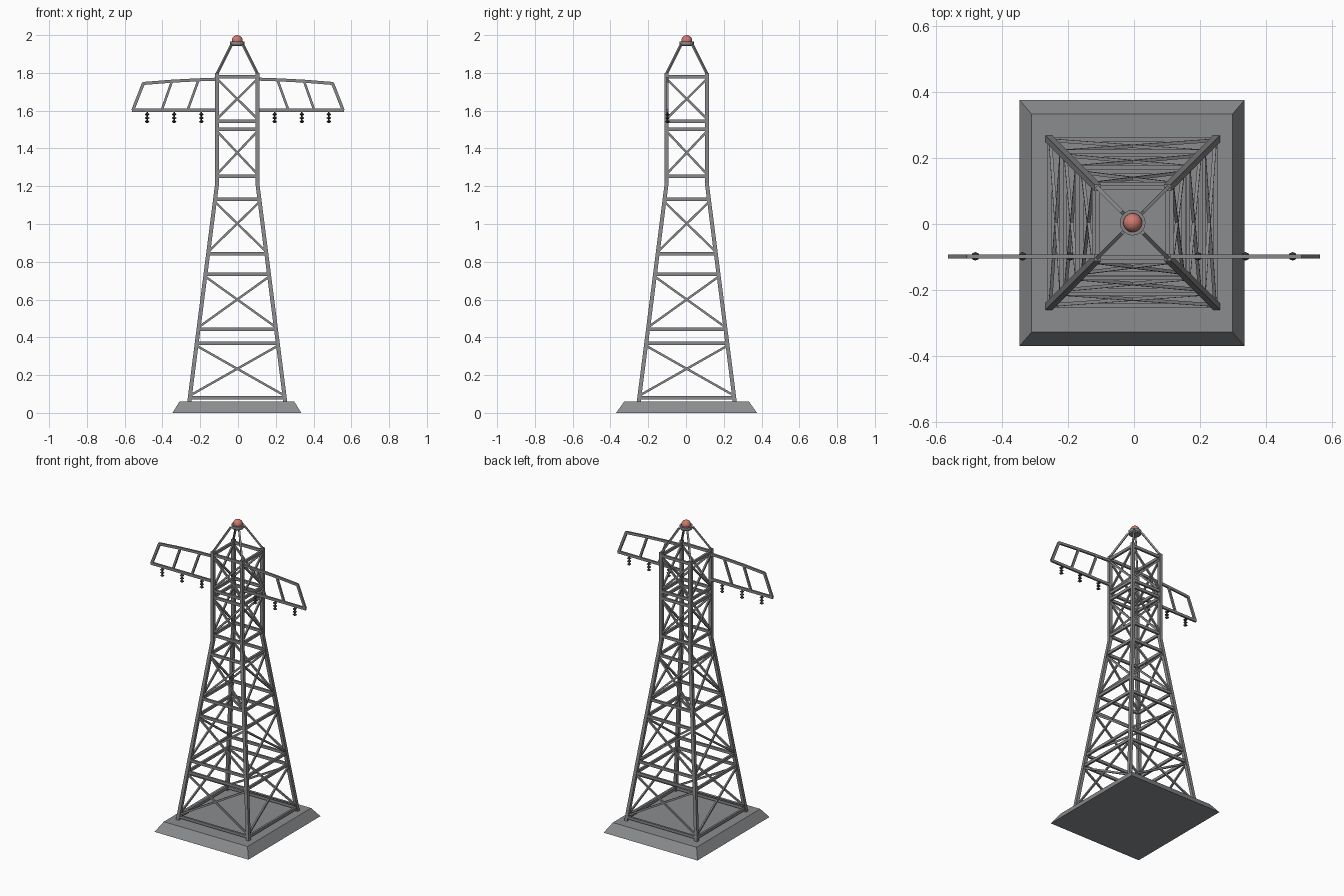
import bpy, bmesh, math
from mathutils import Vector

if "Cube" in bpy.data.objects:
    bpy.data.objects.remove(bpy.data.objects["Cube"])

CX, CY = -0.004, 0.004          # tower axis


def material(name, rgb):
    m = bpy.data.materials.new(name)
    m.diffuse_color = (*rgb, 1)
    m.use_nodes = True
    m.node_tree.nodes["Principled BSDF"].inputs["Base Color"].default_value = m.diffuse_color
    return m


STEEL = material("steel grey", (0.25, 0.25, 0.26))
CONCRETE = material("concrete grey", (0.26, 0.265, 0.275))
DARK = material("insulator black", (0.035, 0.035, 0.04))
RED = material("lamp red", (0.62, 0.19, 0.16))


def finish(bm, name, mat, smooth=False):
    bmesh.ops.recalc_face_normals(bm, faces=bm.faces)
    me = bpy.data.meshes.new(name)
    bm.to_mesh(me)
    bm.free()
    me.materials.append(mat)
    ob = bpy.data.objects.new(name, me)
    bpy.context.collection.objects.link(ob)
    if smooth:
        for p in me.polygons:
            p.use_smooth = True
    return ob


def loft(bm, rings):
    """Skin a list of equally sized rings and cap both ends."""
    vs = [[bm.verts.new(p) for p in r] for r in rings]
    n = len(vs[0])
    for a, b in zip(vs, vs[1:]):
        for i in range(n):
            bm.faces.new((a[i], a[(i + 1) % n], b[(i + 1) % n], b[i]))
    bm.faces.new(vs[0][::-1])
    bm.faces.new(vs[-1])


def rect(x, y, z, hx, hy):
    return [(x - hx, y - hy, z), (x + hx, y - hy, z), (x + hx, y + hy, z), (x - hx, y + hy, z)]


def circle(x, y, z, r, n):
    return [(x + r * math.cos(2 * math.pi * i / n), y + r * math.sin(2 * math.pi * i / n), z)
            for i in range(n)]


def beam(bm, p, q, width, depth, normal):
    """Rectangular bar from p to q; depth is measured along normal."""
    p, q, nrm = Vector(p), Vector(q), Vector(normal)
    d = (q - p).normalized()
    s = d.cross(nrm).normalized()
    t = s.cross(d).normalized()
    s, t = s * width / 2, t * depth / 2
    loft(bm, [[c - s - t, c + s - t, c + s + t, c - s + t] for c in (p, q)])


def half(z):
    """Half spacing of the leg centre lines at height z."""
    return 0.106 + 0.148 * max(0, (1.22 - z) / 1.16)


# foundation slab with sloped sides
bm = bmesh.new()
loft(bm, [rect(-0.006, 0.003, 0, 0.341, 0.373), rect(-0.006, 0.003, 0.06, 0.304, 0.33)])
finish(bm, "foundation", CONCRETE)

# four bent legs and the thin peak struts above them
legs, peak = bmesh.new(), bmesh.new()
for sx in (-1, 1):
    for sy in (-1, 1):
        loft(legs, [rect(CX + sx * half(z), CY + sy * half(z), z, 0.0105, 0.0105)
                    for z in (0.055, 1.22, 1.8)])
        beam(peak, (CX + sx * 0.108, CY + sy * 0.108, 1.793),
             (CX + sx * 0.03, CY + sy * 0.03, 1.95), 0.011, 0.011, (sx, -sy, 0))
finish(legs, "legs", STEEL)
finish(peak, "peak_struts", STEEL)

# horizontal rails and crossed braces on the four sides
panels = [(0.08, 0.368), (0.442, 0.734), (0.842, 1.13), (1.253, 1.502), (1.545, 1.78)]
rails, braces = bmesh.new(), bmesh.new()
for k in range(4):
    a = k * math.pi / 2
    nx, ny = round(math.sin(a)), -round(math.cos(a))      # outward direction

    def at(s, z):
        h = half(z)
        return (CX + nx * h - ny * s * h, CY + ny * h + nx * s * h, z)

    for lo, hi in panels:
        for z in (lo, hi):
            beam(rails, at(-1, z), at(1, z), 0.018, 0.013, (nx, ny, 0))
        for s in (-1, 1):
            beam(braces, at(-s, lo + 0.012), at(s, hi - 0.012), 0.012, 0.01, (nx, ny, 0))
finish(rails, "rails", STEEL)
finish(braces, "cross_braces", STEEL)

# cross arms with a curved upper chord, and hanging insulators
AY = -0.098
arms, ins = bmesh.new(), bmesh.new()
for s in (-1, 1):
    def bar(x0, z0, x1, z1, w=0.016):
        beam(arms, (s * x0, AY, z0), (s * x1, AY, z1), w, 0.012, (0, 1, 0))

    bar(0.105, 1.602, 0.562, 1.602, 0.017)
    bar(0.557, 1.602, 0.5, 1.747)
    chord = [(0.105, 1.767), (0.22, 1.763), (0.35, 1.756), (0.503, 1.744)]
    for p, q in zip(chord, chord[1:]):
        bar(*p, *q)
    bar(0.404, 1.602, 0.35, 1.755, 0.013)
    bar(0.267, 1.602, 0.209, 1.762, 0.013)
    for x in (0.194, 0.338, 0.481):
        prof = [(1.6, 0.004)]
        for z in (1.58, 1.561, 1.542):
            prof += [(z + 0.008, 0.004), (z, 0.013), (z - 0.007, 0.004)]
        loft(ins, [circle(s * x, AY, z, r, 8) for z, r in prof])
finish(arms, "cross_arms", STEEL)
finish(ins, "insulators", DARK)

# peak cap and warning lamp
bm = bmesh.new()
loft(bm, [circle(CX, CY, z, r, 16) for z, r in ((1.942, 0.034), (1.948, 0.039), (1.966, 0.039))])
finish(bm, "peak_cap", STEEL)

bm = bmesh.new()
bmesh.ops.create_uvsphere(bm, u_segments=16, v_segments=10, radius=0.029)
bmesh.ops.translate(bm, verts=bm.verts, vec=(CX, CY, 1.971))
finish(bm, "warning_lamp", RED, smooth=True)
